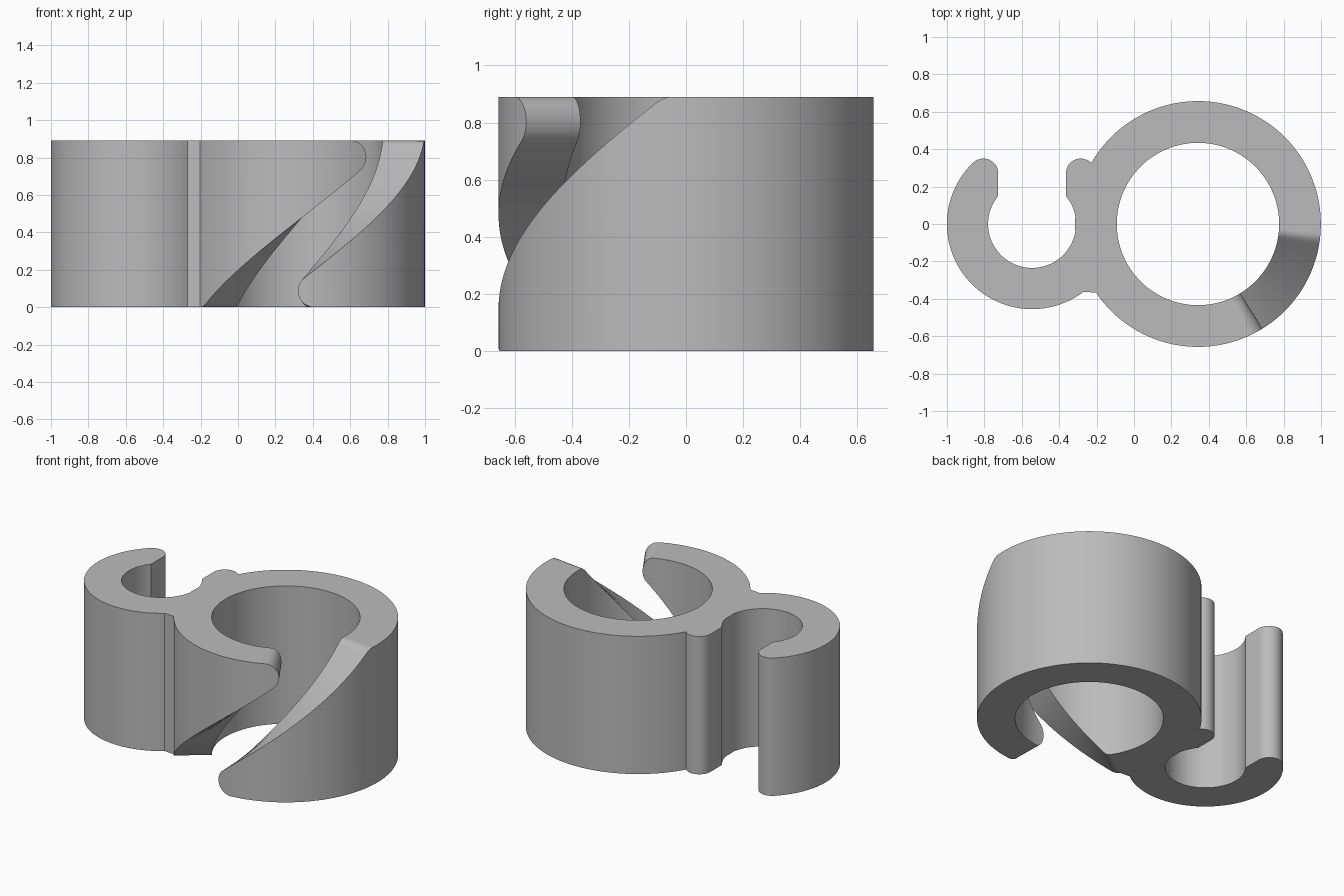
import bpy
import bmesh
from math import sin, cos, sqrt, radians, atan

if "Cube" in bpy.data.objects:
    bpy.data.objects.remove(bpy.data.objects["Cube"])

HEIGHT = 0.89
RING_X, RING_OUT, RING_IN = 0.342, 0.657, 0.434
HOOK_X, HOOK_OUT, HOOK_IN = -0.545, 0.455, 0.235

grey = bpy.data.materials.new("plain_grey")
grey.use_nodes = True
grey.diffuse_color = (0.5, 0.5, 0.5, 1)
grey.node_tree.nodes["Principled BSDF"].inputs["Base Color"].default_value = (0.5, 0.5, 0.5, 1)


def finish(bm, name):
    bmesh.ops.remove_doubles(bm, verts=bm.verts, dist=0.0001)
    bmesh.ops.recalc_face_normals(bm, faces=bm.faces)
    mesh = bpy.data.meshes.new(name)
    bm.to_mesh(mesh)
    bm.free()
    mesh.materials.append(grey)
    obj = bpy.data.objects.new(name, mesh)
    bpy.context.collection.objects.link(obj)
    bpy.ops.object.select_all(action="DESELECT")
    obj.select_set(True)
    bpy.context.view_layer.objects.active = obj
    bpy.ops.object.shade_smooth_by_angle(angle=radians(30))


# Ring: one strip wrapped past a full turn, its slanted ends leaving a helical slot
SLOPE, START, TIP, BLEND = 0.78, 0.146, 0.087, 0.02
TIP_S = 0.065                      # arc length at the centre of the rounded tip
TURN = radians(389.65)             # the strip maps onto itself about TURN / 2


def tip_bounds(t):
    s = RING_OUT * t
    low, high = 0.0, START + SLOPE * s
    over = high - HEIGHT
    if over > BLEND:
        high = HEIGHT
    elif over > -BLEND:
        high = HEIGHT - (over - BLEND) ** 2 / (4 * BLEND)
    if s < TIP_S:
        drop = sqrt(max(0.0, TIP ** 2 - (TIP_S - s) ** 2))
        low = TIP - drop
        if s < TIP_S - TIP * sin(atan(SLOPE)):
            high = TIP + drop
    return low, high


def bounds(t):
    if t < TURN / 2:
        return tip_bounds(t)
    low, high = tip_bounds(TURN - t)
    return HEIGHT - high, HEIGHT - low


half = [(TIP_S - TIP * cos(radians(a))) / RING_OUT for a in range(0, 91, 6)]
first = half[-1]
steps = 130
half += [first + (TURN / 2 - first) * i / steps for i in range(1, steps)]
angles = half + [TURN / 2] + [TURN - t for t in reversed(half)]

bm = bmesh.new()
previous = None
for t in angles:
    low, high = bounds(t)
    column = [bm.verts.new((RING_X + r * sin(t), -r * cos(t), z))
              for r, z in ((RING_OUT, low), (RING_OUT, high), (RING_IN, high), (RING_IN, low))]
    if previous:
        for i in range(4):
            j = (i + 1) % 4
            bm.faces.new((previous[i], previous[j], column[j], column[i]))
    previous = column
finish(bm, "slotted_ring")


# Hook: open C profile with rounded arm ends, its root sunk into the ring wall
def arc(cx, cy, r, a, b, n):
    return [(cx + r * cos(radians(a + (b - a) * i / n)),
             cy + r * sin(radians(a + (b - a) * i / n))) for i in range(n + 1)]


ARM_X, ARM_Y, ARM_R = 0.26, 0.271, 0.079
profile = arc(HOOK_X, 0, HOOK_OUT, -52.8, -226.2, 60)
profile += arc(HOOK_X - ARM_X, ARM_Y, ARM_R, 132, 0, 14)
profile += arc(HOOK_X, 0, HOOK_IN, 140.4, 399.6, 64)
profile += arc(HOOK_X + ARM_X, ARM_Y, ARM_R, 180, 45, 14)
profile += arc(RING_X, 0, RING_OUT - 0.012, 149, 214, 24)
profile.append((-0.203, -0.367))

bm = bmesh.new()
base = bm.faces.new([bm.verts.new((x, y, 0)) for x, y in profile])
extruded = bmesh.ops.extrude_face_region(bm, geom=[base], use_keep_orig=True)
top = [v for v in extruded["geom"] if isinstance(v, bmesh.types.BMVert)]
bmesh.ops.translate(bm, verts=top, vec=(0, 0, HEIGHT))
finish(bm, "hook_clip")
